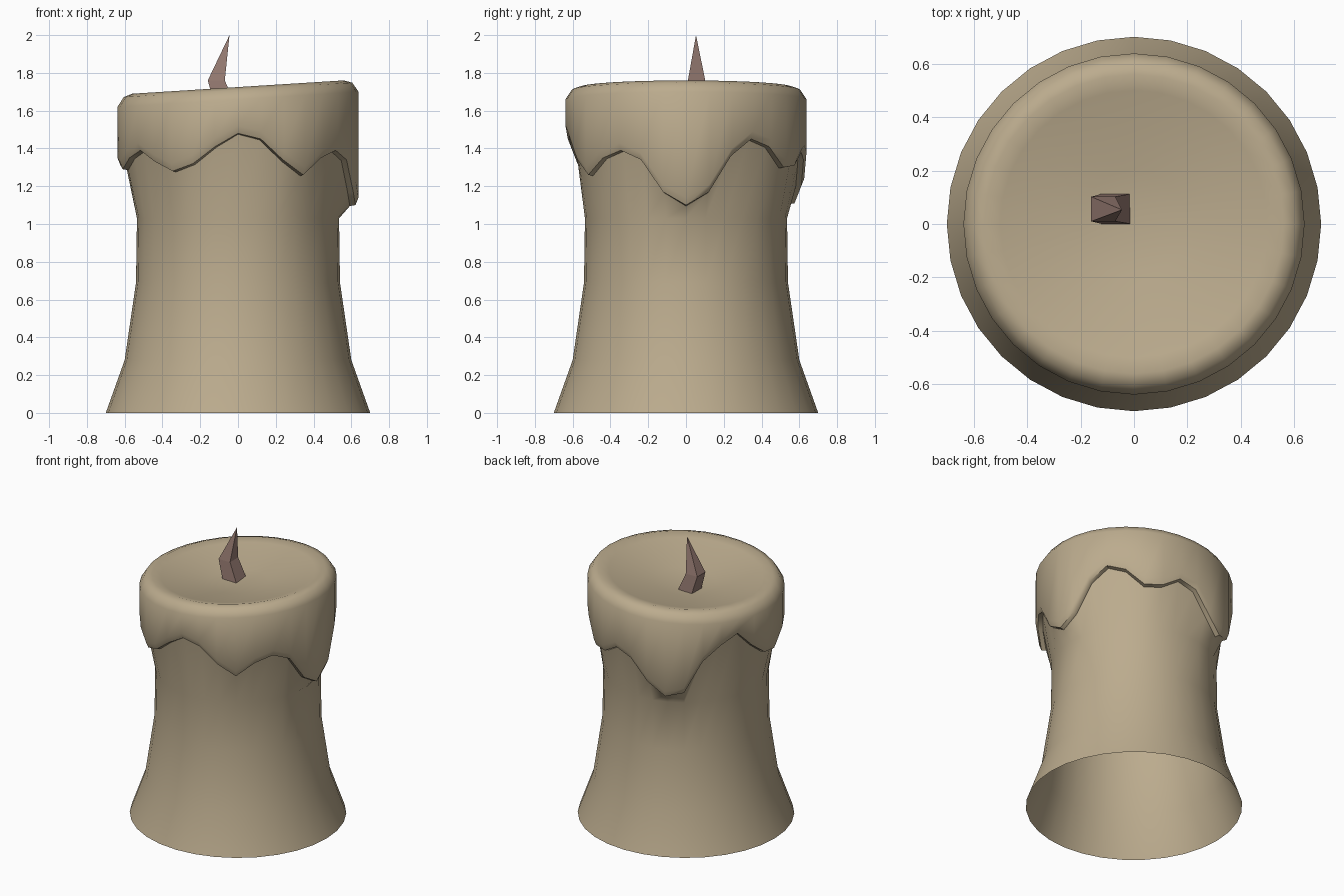
import bpy, bmesh, math

if "Cube" in bpy.data.objects:
    bpy.data.objects.remove(bpy.data.objects["Cube"])

N = 32  # sides of the candle


def material(name, rgb):
    m = bpy.data.materials.new(name)
    m.diffuse_color = (*rgb, 1)
    m.use_nodes = True
    m.node_tree.nodes["Principled BSDF"].inputs["Base Color"].default_value = m.diffuse_color
    return m


def make_object(name, rings, mat, cap_tip):
    """Skin a stack of vertex rings and close the top with a fan to cap_tip."""
    bm = bmesh.new()
    vs = [[bm.verts.new(p) for p in ring] for ring in rings]
    n = len(rings[0])
    for a, b in zip(vs, vs[1:]):
        for i in range(n):
            j = (i + 1) % n
            bm.faces.new((a[i], a[j], b[j], b[i]))
    tip = bm.verts.new(cap_tip)
    for i in range(n):
        bm.faces.new((vs[-1][i], vs[-1][(i + 1) % n], tip))
    me = bpy.data.meshes.new(name)
    bm.to_mesh(me)
    bm.free()
    me.materials.append(mat)
    ob = bpy.data.objects.new(name, me)
    bpy.context.collection.objects.link(ob)
    return ob


wax = material("tan_wax", (0.50, 0.41, 0.27))
brown = material("brown_wick", (0.31, 0.20, 0.17))

# Height of the dripping wax edge, counter-clockwise from +x
drip = [1.10, 1.17, 1.36, 1.45, 1.41, 1.30, 1.31, 1.38,
        1.34, 1.20, 1.11, 1.14, 1.36, 1.46, 1.52, 1.40,
        1.31, 1.29, 1.35, 1.39, 1.33, 1.28, 1.32, 1.41,
        1.48, 1.45, 1.34, 1.26, 1.35, 1.39, 1.34, 1.17]


def ring(r, height):
    out = []
    for i in range(N):
        a = 2 * math.pi * i / N
        x, y = r * math.cos(a), r * math.sin(a)
        out.append((x, y, height(i, x)))
    return out


# Candle: flared open-bottomed body, drip lip, tilted and dished top
rings = [ring(r, lambda i, x, z=z: z)
         for r, z in ((0.70, 0), (0.60, 0.28), (0.54, 0.69), (0.535, 1.03))]
rings += [ring(r, lambda i, x, dz=dz: drip[i] + dz)
          for r, dz in ((0.592, -0.005), (0.622, 0.0), (0.638, 0.04))]
rings += [ring(r, lambda i, x, z=z: z + 0.063 * x)
          for r, z in ((0.638, 1.66), (0.605, 1.71), (0.56, 1.725),
                       (0.50, 1.71), (0.20, 1.645))]
candle = make_object("candle", rings, wax, (0, 0, 1.63))

# Wick: bent four-sided spike
def quad(x0, x1, y0, y1, z):
    return [(x0, y0, z), (x1, y0, z), (x1, y1, z), (x0, y1, z)]


make_object("wick", [quad(-0.12, -0.01, 0.0, 0.113, 1.62),
                     quad(-0.16, -0.07, 0.01, 0.102, 1.76)],
            brown, (-0.045, 0.053, 2.0))

# Smooth wax with a crisp drip edge
bpy.ops.object.select_all(action='DESELECT')
candle.select_set(True)
bpy.context.view_layer.objects.active = candle
bpy.ops.object.shade_smooth_by_angle(angle=math.radians(50))
